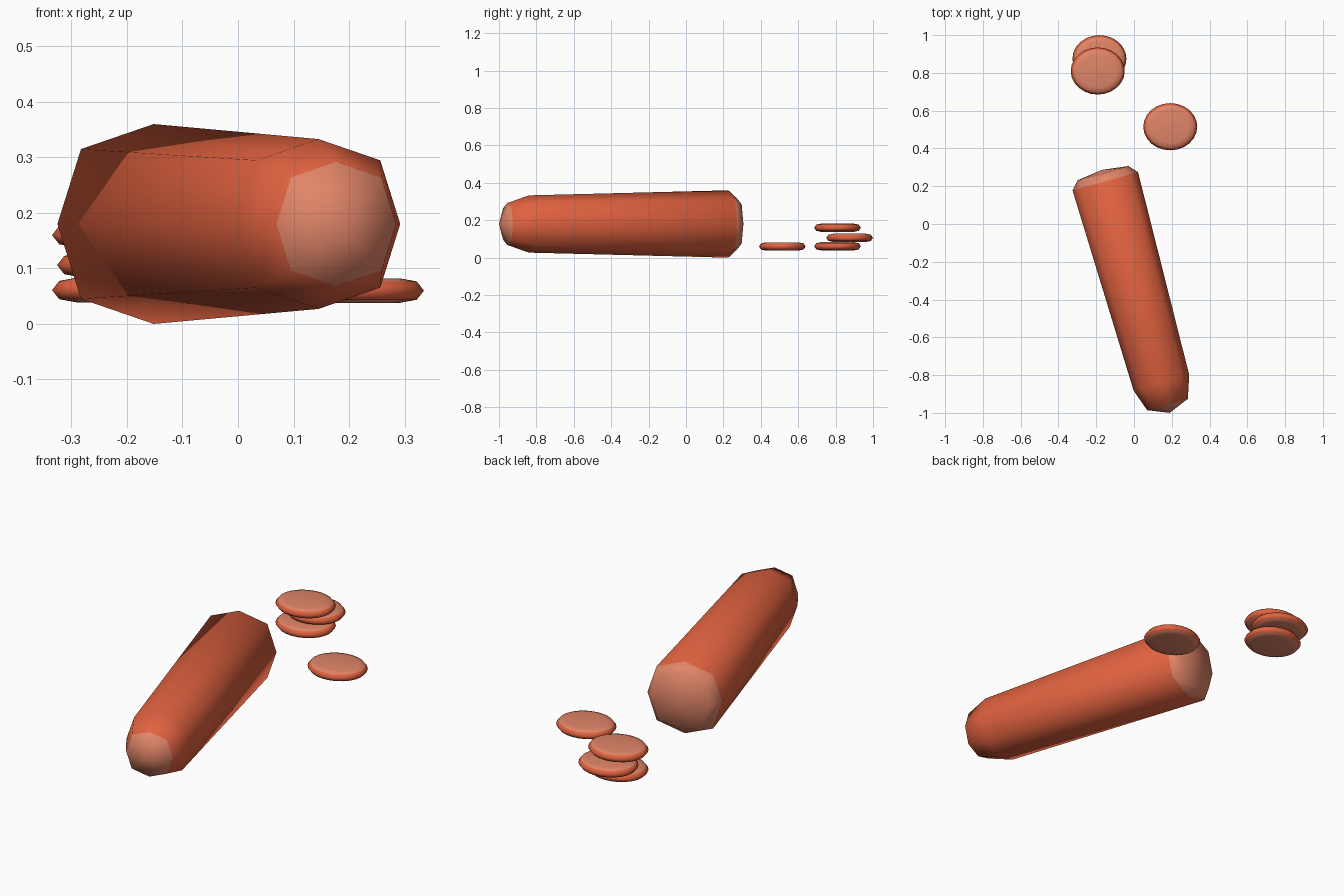
import bpy, bmesh, math
from mathutils import Matrix, Vector

if "Cube" in bpy.data.objects:
    bpy.data.objects.remove(bpy.data.objects["Cube"])


def material(name, rgb):
    m = bpy.data.materials.new(name)
    m.diffuse_color = (*rgb, 1)
    m.use_nodes = True
    m.node_tree.nodes["Principled BSDF"].inputs["Base Color"].default_value = m.diffuse_color
    return m


SKIN = material("sausage skin", (0.75, 0.122, 0.05))
MEAT = material("cut meat", (0.75, 0.235, 0.138))

# slightly squared octagon used for the sausage
OCTAGON = [(1, 0), (.755, .75), (0, 1), (-.755, .75),
           (-1, 0), (-.755, -.75), (0, -1), (.755, -.75)]


def lathe(name, section, rings, first_pole, last_pole, meat_bands, matrix):
    """Stack scaled copies of a section along local z, closed by a fan at each end.
    Bands are numbered 0 (first fan) to len(rings) (last fan)."""
    bm = bmesh.new()
    loops = [[bm.verts.new((x * r, y * r, h)) for x, y in section] for r, h in rings]
    poles = [bm.verts.new((0, 0, first_pole)), bm.verts.new((0, 0, last_pole))]
    n = len(section)
    for i in range(n):
        j = (i + 1) % n
        faces = [bm.faces.new((poles[0], loops[0][j], loops[0][i]))]
        for a, b in zip(loops, loops[1:]):
            faces.append(bm.faces.new((a[i], a[j], b[j], b[i])))
        faces.append(bm.faces.new((poles[1], loops[-1][i], loops[-1][j])))
        for band, f in enumerate(faces):
            f.material_index = int(band in meat_bands)
            f.smooth = True
    bm.transform(matrix)
    bmesh.ops.recalc_face_normals(bm, faces=bm.faces)
    me = bpy.data.meshes.new(name)
    bm.to_mesh(me)
    bm.free()
    me.materials.append(SKIN)
    me.materials.append(MEAT)
    ob = bpy.data.objects.new(name, me)
    bpy.context.collection.objects.link(ob)
    return ob


# sausage lying along the floor, cut end at the back, rounded end at the front
start, end = Vector((-.152, .226, .18)), Vector((.145, -.84, .18))
axis = (end - start).normalized()
length = (end - start).length
side = Vector((-axis.y, axis.x, 0))
up = Vector((0, 0, 1))
frame = Matrix.Translation(start) @ Matrix((side, up, axis)).transposed().to_4x4()
lathe("sausage", OCTAGON,
      [(.14, -.045), (.18, 0), (.153, length), (.112, length + .12)],
      -.063, length + .166, {0, 1, 4}, frame)

# thin round slices: one loose, three stacked
circle = [(math.cos(math.tau * i / 24), math.sin(math.tau * i / 24)) for i in range(24)]
R, T = .143, .022
slice_rings = [(R * .7, -T), (R * .91, -T * .75), (R, 0), (R * .91, T * .75), (R * .7, T)]
slices = {
    "loose_slice": (.192, .515, .06),
    "stack_slice_bottom": (-.192, .81, .061),
    "stack_slice_middle": (-.183, .875, .106),
    "stack_slice_top": (-.192, .81, .16),
}
for name, pos in slices.items():
    lathe(name, circle, slice_rings, -T, T, {0, 1, 4, 5},
          Matrix.Translation(pos) @ Matrix.Diagonal((1, .872, 1, 1)))
